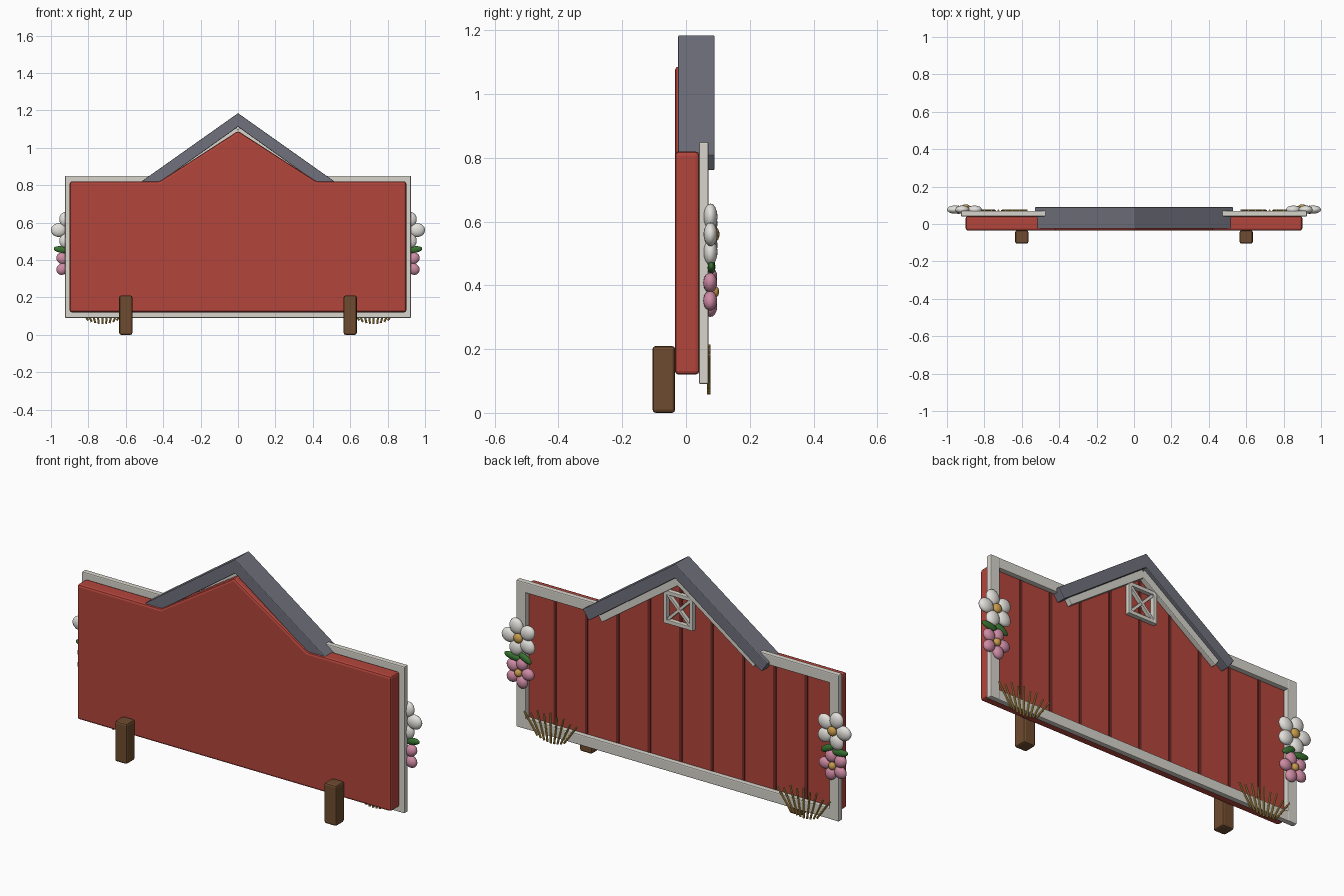
import bpy, bmesh, math
from mathutils import Vector

if "Cube" in bpy.data.objects:
    bpy.data.objects.remove(bpy.data.objects["Cube"])


def mat(name, r, g, b):
    m = bpy.data.materials.new(name)
    m.diffuse_color = (r, g, b, 1)
    m.use_nodes = True
    m.node_tree.nodes["Principled BSDF"].inputs["Base Color"].default_value = m.diffuse_color
    return m


RED = mat("barn red", 0.45, 0.06, 0.045)
DARK = mat("dark red", 0.17, 0.025, 0.02)
WHITE = mat("trim white", 0.68, 0.66, 0.60)
GREY = mat("roof grey", 0.16, 0.165, 0.20)
BROWN = mat("post brown", 0.155, 0.07, 0.028)
PETAL = mat("petal white", 0.76, 0.75, 0.71)
PINK = mat("petal pink", 0.62, 0.26, 0.37)
GREEN = mat("leaf green", 0.04, 0.17, 0.03)
GOLD = mat("straw gold", 0.53, 0.33, 0.07)
ORANGE = mat("flower centre", 0.58, 0.33, 0.07)


def finish(name, bm, material, bevel=0.0, smooth=False):
    bmesh.ops.recalc_face_normals(bm, faces=bm.faces)
    me = bpy.data.meshes.new(name)
    bm.to_mesh(me)
    bm.free()
    me.materials.append(material)
    ob = bpy.data.objects.new(name, me)
    bpy.context.collection.objects.link(ob)
    if smooth:
        for p in me.polygons:
            p.use_smooth = True
    if bevel:
        mod = ob.modifiers.new("bevel", "BEVEL")
        mod.width = bevel
        mod.segments = 2
    return ob


def prism(name, pts, y0, y1, material, bevel=0.0):
    """Outline in x,z extruded from y0 to y1."""
    bm = bmesh.new()
    f = bm.faces.new([bm.verts.new((x, y0, z)) for x, z in pts])
    ext = bmesh.ops.extrude_face_region(bm, geom=[f])
    vs = [v for v in ext["geom"] if isinstance(v, bmesh.types.BMVert)]
    bmesh.ops.translate(bm, verts=vs, vec=(0, y1 - y0, 0))
    return finish(name, bm, material, bevel)


def box(name, x0, x1, y0, y1, z0, z1, material, bevel=0.0):
    return prism(name, [(x0, z0), (x1, z0), (x1, z1), (x0, z1)], y0, y1, material, bevel)


def bar(name, a, b, width, y0, y1, material, bevel=0.0):
    """Straight board between two x,z points."""
    a, b = Vector(a), Vector(b)
    d = (b - a).normalized()
    n = Vector((-d.y, d.x)) * width / 2
    return prism(name, [a - n, b - n, b + n, a + n], y0, y1, material, bevel)


def blob(bm, centre, size, angle=0.0):
    """Ellipsoid, turned in the x,z plane."""
    ca, sa = math.cos(angle), math.sin(angle)
    for v in bmesh.ops.create_uvsphere(bm, u_segments=16, v_segments=10, radius=1)["verts"]:
        x, y, z = (v.co[i] * size[i] for i in range(3))
        v.co = Vector((x * ca - z * sa, y, x * sa + z * ca)) + Vector(centre)


def flower(name, s, z, offset, size, start, material, y):
    bm = bmesh.new()
    for i in range(5):
        a = start + i * math.tau / 5
        blob(bm, (s * (0.90 + offset * math.cos(a)), y, z + offset * math.sin(a)),
             (size, 0.022, size * 0.88), s * a)
    finish(name + "_petals", bm, material, smooth=True)
    bm = bmesh.new()
    blob(bm, (s * 0.90, y + 0.012, z), (size * 0.58, 0.016, size * 0.58))
    finish(name + "_centre", bm, ORANGE, smooth=True)


# Main panel with gable
prism("panel", [(-0.90, 0.12), (0.90, 0.12), (0.90, 0.82), (0.42, 0.82),
                (0, 1.09), (-0.42, 0.82), (-0.90, 0.82)], -0.035, 0.042, RED, 0.012)

# Plank seams on the decorated side
for i in range(-4, 5):
    x = i * 0.18
    top = 0.81 if abs(x) > 0.42 else 1.08 - 0.643 * abs(x)
    box("plank_seam", x - 0.008, x + 0.008, 0.038, 0.046, 0.13, top, DARK)

# Roof chevron
prism("roof", [(0, 1.185), (0.53, 0.81), (0.495, 0.76), (0, 1.112),
               (-0.495, 0.76), (-0.53, 0.81)], -0.025, 0.09, GREY, 0.004)

# White border
Y0, Y1 = 0.041, 0.070
box("bottom_rail", -0.925, 0.925, Y0, Y1, 0.09, 0.145, WHITE, 0.005)
for s in (-1, 1):
    bar("side_post", (s * 0.8975, 0.09), (s * 0.8975, 0.85), 0.055, Y0, Y1 + 0.001, WHITE, 0.005)
    bar("top_rail", (s * 0.925, 0.8225), (s * 0.44, 0.8225), 0.055, Y0, Y1, WHITE, 0.005)
    bar("gable_trim", (0, 1.098), (s * 0.45, 0.782), 0.055, Y0, Y1, WHITE, 0.004)

# Loft window with crossed braces
W, C = 0.075, 0.935
for s in (-1, 1):
    bar("window_side", (s * W, C - W - 0.01), (s * W, C + W + 0.01), 0.02, 0.04, 0.066, WHITE, 0.003)
    bar("window_rail", (-W, C + s * W), (W, C + s * W), 0.02, 0.04, 0.065, WHITE, 0.003)
    bar("window_brace", (-W, C - s * W), (W, C + s * W), 0.015, 0.04, 0.060 + s * 0.001, WHITE, 0.002)

for s in (-1, 1):
    # Ground posts
    box("leg", s * 0.6 - 0.035, s * 0.6 + 0.035, -0.105, -0.034, 0, 0.21, BROWN, 0.010)

    # Flowers and leaves
    flower("large_flower", s, 0.56, 0.058, 0.042, 0.0, PETAL, 0.077)
    flower("small_flower", s, 0.38, 0.048, 0.034, math.pi / 5, PINK, 0.076)
    bm = bmesh.new()
    blob(bm, (s * 0.94, 0.08, 0.455), (0.046, 0.012, 0.018), s * 0.15)
    blob(bm, (s * 0.868, 0.08, 0.462), (0.042, 0.012, 0.018), s * 0.5)
    finish("leaves", bm, GREEN, smooth=True)

    # Fan of straw
    bm = bmesh.new()
    for i in range(-4, 5):
        a = Vector((s * (0.725 + i * 0.019), 0.071, 0.058 + 0.0012 * i * i))
        b = Vector((s * (0.725 + i * 0.038), 0.073, 0.215 - 0.002 * i * i - 0.012 * (i % 2)))
        vs = bmesh.ops.create_cone(bm, cap_ends=True, segments=8, radius1=0.0055,
                                   radius2=0.0045, depth=(b - a).length)["verts"]
        rot = Vector((0, 0, 1)).rotation_difference(b - a).to_matrix()
        for v in vs:
            v.co = rot @ v.co + (a + b) / 2
    finish("straw", bm, GOLD)
